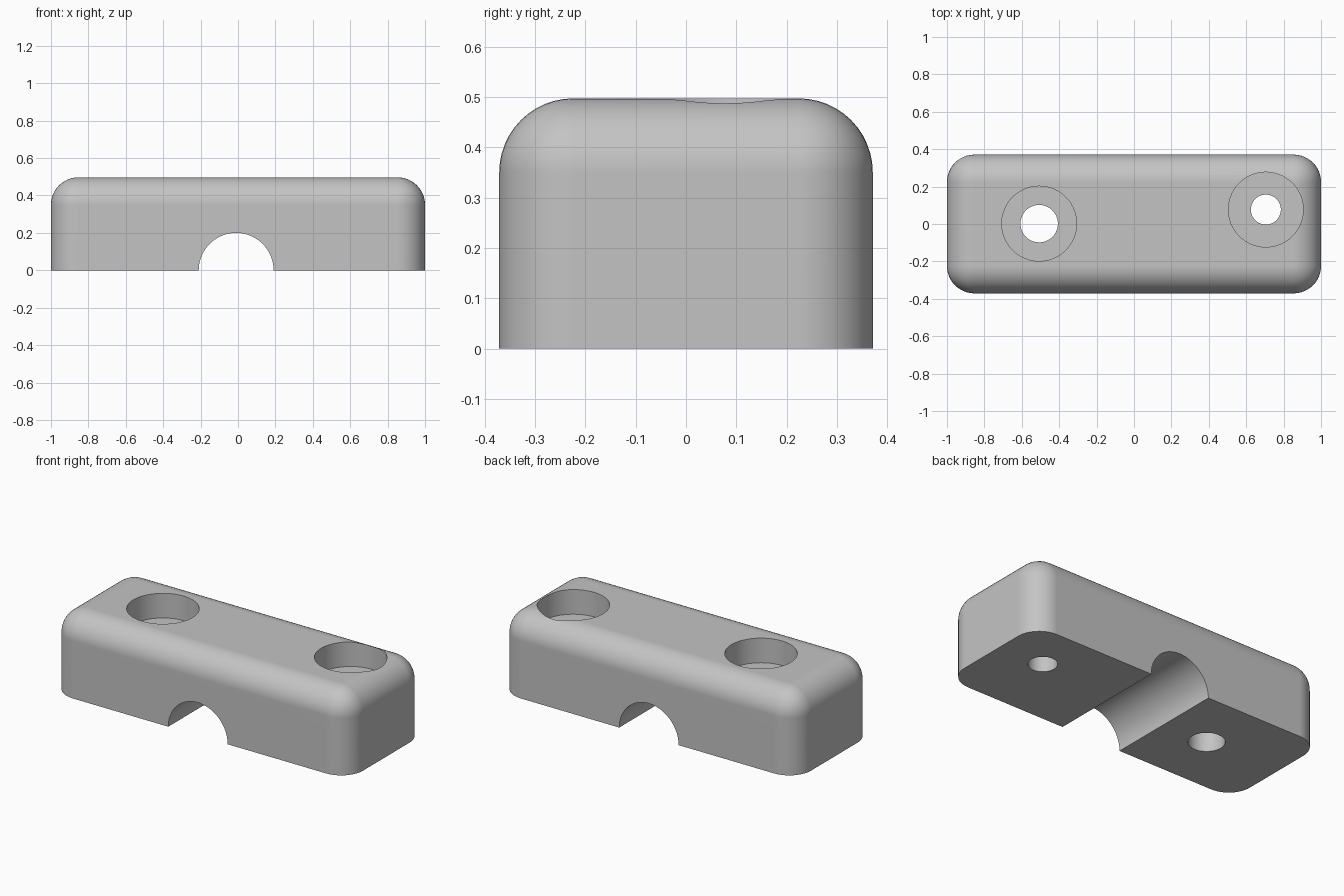
import bpy
import bmesh
import math

if "Cube" in bpy.data.objects:
    bpy.data.objects.remove(bpy.data.objects["Cube"], do_unlink=True)

LENGTH, WIDTH, HEIGHT = 2.0, 0.742, 0.497
RADIUS = 0.147          # rounded edges
BORE_FLOOR = 0.347      # height of the counterbore floors

grey = bpy.data.materials.new("plain grey")
grey.use_nodes = True
colour = (0.55, 0.55, 0.55, 1)
grey.diffuse_color = colour
grey.node_tree.nodes["Principled BSDF"].inputs["Base Color"].default_value = colour


def rounded_block(name):
    """Block with every edge rounded except those around the base."""
    bm = bmesh.new()
    bmesh.ops.create_cube(bm, size=1)
    for v in bm.verts:
        v.co.x *= LENGTH
        v.co.y *= WIDTH
        v.co.z = (v.co.z + 0.5) * HEIGHT
    edges = [e for e in bm.edges if max(v.co.z for v in e.verts) > 0.1]
    bmesh.ops.bevel(bm, geom=edges, offset=RADIUS, offset_type='OFFSET',
                    segments=12, profile=0.5, affect='EDGES')
    mesh = bpy.data.meshes.new(name)
    bm.to_mesh(mesh)
    bm.free()
    obj = bpy.data.objects.new(name, mesh)
    bpy.context.collection.objects.link(obj)
    mesh.materials.append(grey)
    return obj


def cut_cylinder(target, radius, depth, location, rotation=(0, 0, 0)):
    """Subtract a cylinder from the target."""
    bpy.ops.mesh.primitive_cylinder_add(vertices=96, radius=radius, depth=depth,
                                        location=location, rotation=rotation)
    cutter = bpy.context.object
    cutter.hide_render = True
    cutter.data.materials.append(grey)
    mod = target.modifiers.new("cut", 'BOOLEAN')
    mod.operation = 'DIFFERENCE'
    mod.solver = 'EXACT'
    mod.object = cutter
    bpy.context.view_layer.objects.active = target
    bpy.ops.object.modifier_apply(modifier=mod.name)
    bpy.data.objects.remove(cutter, do_unlink=True)


clamp = rounded_block("clamp_block")

# Half-round channel across the underside
cut_cylinder(clamp, 0.2, 2, (-0.01, 0, 0), (math.pi / 2, 0, 0))

# Counterbored screw holes: x, y, hole radius
for x, y, hole in ((-0.507, 0.002, 0.1), (0.705, 0.077, 0.08)):
    cut_cylinder(clamp, 0.2, 1, (x, y, BORE_FLOOR + 0.5))
    cut_cylinder(clamp, hole, 2, (x, y, 0))

# Smooth rounds with crisp cut edges and flat faces
bpy.ops.object.select_all(action='DESELECT')
clamp.select_set(True)
bpy.context.view_layer.objects.active = clamp
bpy.ops.object.shade_smooth_by_angle(angle=math.radians(30))
weighted = clamp.modifiers.new("flat faces", 'WEIGHTED_NORMAL')
weighted.keep_sharp = True
